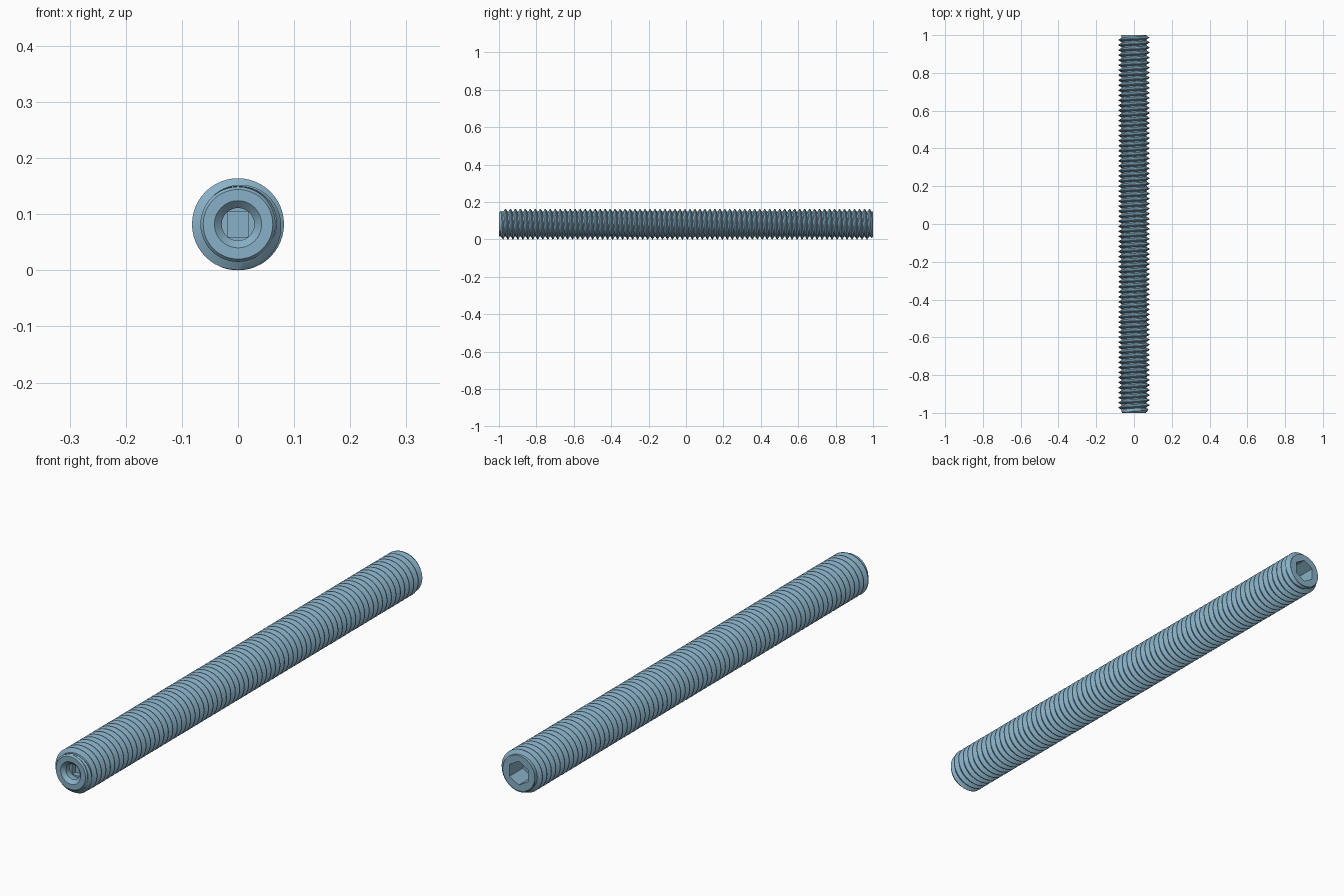
import bpy, bmesh, math
from mathutils import Vector, Matrix

cube = bpy.data.objects.get("Cube")
if cube:
    bpy.data.objects.remove(cube, do_unlink=True)

RADIUS, ROOT = 0.082, 0.067
FRONT, BACK = -0.994, 1.0
PITCH, SEGMENTS = 2 / 75, 48
AXIS_Z = RADIUS

steel = bpy.data.materials.new("blue_steel")
steel.use_nodes = True
colour = (0.25, 0.44, 0.57, 1)
steel.diffuse_color = colour
steel.node_tree.nodes["Principled BSDF"].inputs["Base Color"].default_value = colour


def finish(bm, name):
    bmesh.ops.recalc_face_normals(bm, faces=bm.faces)
    mesh = bpy.data.meshes.new(name)
    bm.to_mesh(mesh)
    bm.free()
    mesh.materials.append(steel)
    obj = bpy.data.objects.new(name, mesh)
    bpy.context.collection.objects.link(obj)
    return obj


def select(obj):
    bpy.ops.object.select_all(action="DESELECT")
    obj.select_set(True)
    bpy.context.view_layer.objects.active = obj


def on_axis(r, angle, y):
    return Vector((r * math.sin(angle), y, AXIS_Z + r * math.cos(angle)))


# Helical thread: crest flat, flank, root flat, flank
def make_thread():
    profile = [(0, RADIUS), (0.125, RADIUS), (0.44, ROOT), (0.69, ROOT), (1, RADIUS)]
    bm = bmesh.new()
    previous = None
    for i in range(SEGMENTS * 78 + 1):
        start = FRONT - 2 * PITCH + PITCH * i / SEGMENTS
        row = []
        for offset, r in profile:
            y = start + offset * PITCH
            inside = max(0, min(y - FRONT, BACK - y))
            r = min(r, ROOT + inside)      # chamfered ends
            row.append(bm.verts.new(on_axis(r, math.tau * i / SEGMENTS, y)))
        if previous:
            for k in range(len(row) - 1):
                bm.faces.new((previous[k], previous[k + 1], row[k + 1], row[k]))
        previous = row
    bmesh.ops.remove_doubles(bm, verts=bm.verts, dist=1e-5)
    for y, direction in ((FRONT, -1), (BACK, 1)):
        bmesh.ops.bisect_plane(bm, geom=bm.verts[:] + bm.edges[:] + bm.faces[:],
                               plane_co=(0, y, 0), plane_no=(0, direction, 0),
                               clear_outer=True)
    return finish(bm, "screw_thread")


# Core with a cupped point at the front
def make_core():
    profile = [(0, -0.965), (0.029, -0.965), (0.029, -0.987), (0.042, -1),
               (0.062, -1), (ROOT, FRONT), (0.064, -0.985),
               (0.064, 0.985), (ROOT, BACK), (0, BACK)]
    bm = bmesh.new()
    points = [bm.verts.new(on_axis(r, 0, y)) for r, y in profile]
    edges = [bm.edges.new(pair) for pair in zip(points, points[1:])]
    bmesh.ops.spin(bm, geom=points + edges, cent=(0, 0, AXIS_Z), axis=(0, 1, 0),
                   angle=math.tau, steps=SEGMENTS, use_duplicate=False)
    bmesh.ops.remove_doubles(bm, verts=bm.verts, dist=1e-5)
    return finish(bm, "screw_core")


def cut(obj, cutter):
    cutter.hide_render = True
    select(obj)
    mod = obj.modifiers.new("cut", "BOOLEAN")
    mod.operation, mod.object, mod.solver = "DIFFERENCE", cutter, "EXACT"
    bpy.ops.object.modifier_apply(modifier=mod.name)
    bpy.data.objects.remove(cutter, do_unlink=True)


thread = make_thread()
core = make_core()

# Hexagonal drive socket in the back end
bm = bmesh.new()
place = Matrix.Translation((0, 1, AXIS_Z)) @ Matrix.Rotation(math.pi / 2, 4, "X")
bmesh.ops.create_cone(bm, cap_ends=True, segments=6, radius1=0.045, radius2=0.045,
                      depth=0.16, matrix=place)
top = max(v.co.z for v in bm.verts) - AXIS_Z
if top < 0.044:      # keep a corner pointing up
    bmesh.ops.rotate(bm, verts=bm.verts, cent=(0, 0, AXIS_Z),
                     matrix=Matrix.Rotation(math.pi / 6, 3, "Y"))
cut(core, finish(bm, "socket_cutter"))

# Flat-sided recess in the floor of the front cup
bm = bmesh.new()
bmesh.ops.create_cube(bm, size=1, matrix=Matrix.Translation((0, -0.96, AXIS_Z))
                      @ Matrix.Diagonal((0.036, 0.03, 0.045, 1)))
cut(core, finish(bm, "recess_cutter"))

for obj in (thread, core):
    select(obj)
    bpy.ops.object.shade_smooth_by_angle(angle=math.radians(25))
